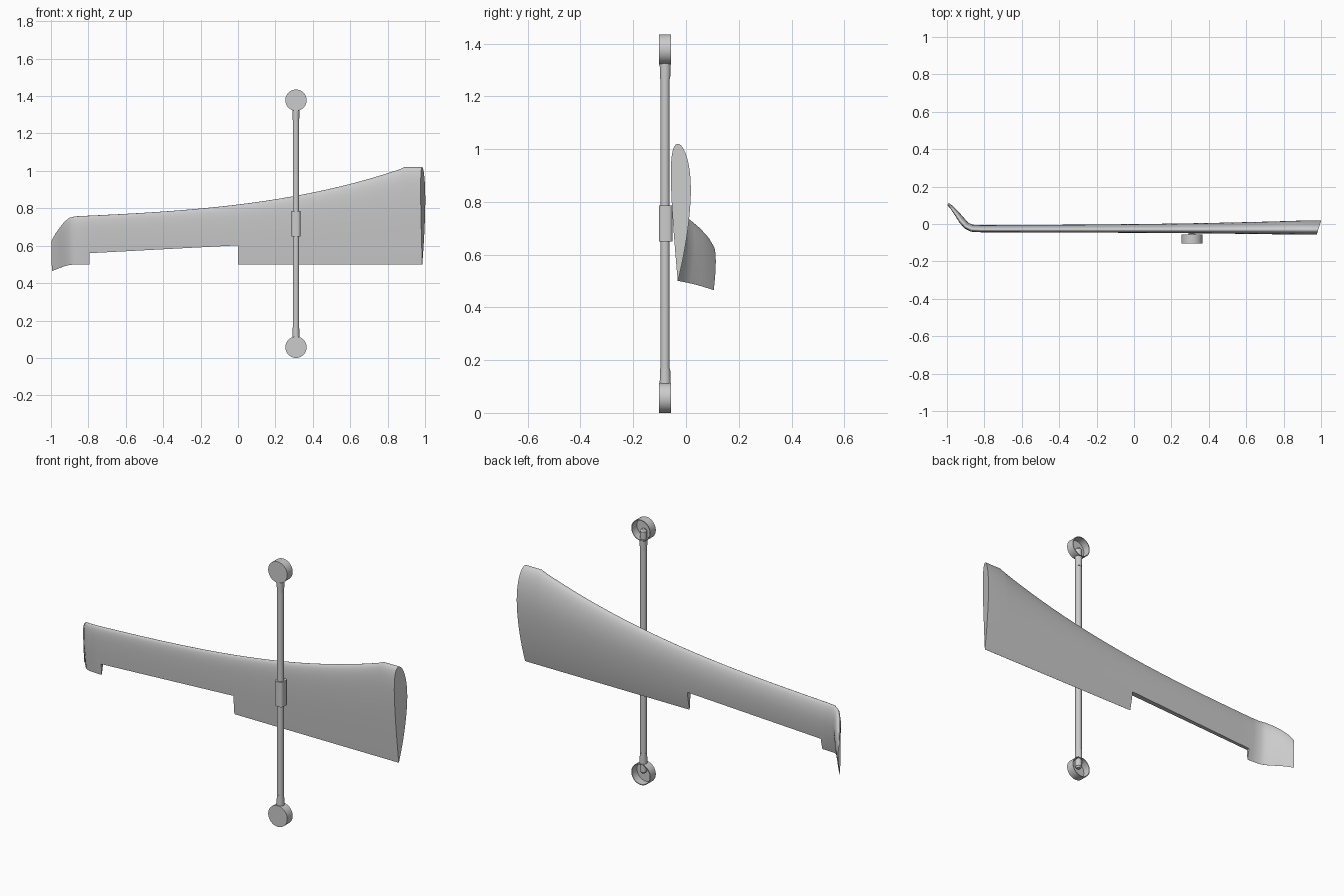
import bpy, bmesh, math
from mathutils import Matrix, Vector

cube = bpy.data.objects.get("Cube")
if cube:
    bpy.data.objects.remove(cube, do_unlink=True)

grey = bpy.data.materials.new("plain grey")
grey.use_nodes = True
COLOUR = (0.6, 0.6, 0.6, 1)
grey.diffuse_color = COLOUR
grey.node_tree.nodes["Principled BSDF"].inputs["Base Color"].default_value = COLOUR

BOOM_X, BOOM_Y, HEIGHT = 0.31, -0.079, 1.435
POD_R = 0.057


def finish(name, bm, smooth=True):
    bmesh.ops.recalc_face_normals(bm, faces=bm.faces)
    mesh = bpy.data.meshes.new(name)
    bm.to_mesh(mesh)
    bm.free()
    mesh.materials.append(grey)
    ob = bpy.data.objects.new(name, mesh)
    bpy.context.collection.objects.link(ob)
    if smooth:
        smooth_by_angle(ob)
    return ob


def smooth_by_angle(ob):
    bpy.ops.object.select_all(action='DESELECT')
    ob.select_set(True)
    bpy.context.view_layer.objects.active = ob
    bpy.ops.object.shade_smooth_by_angle(angle=math.radians(35))


def lathe(name, profile, matrix, steps=40):
    """Spin (radius, height) points around z, then place the result."""
    bm = bmesh.new()
    verts = [bm.verts.new((r, 0, h)) for r, h in profile]
    edges = [bm.edges.new(pair) for pair in zip(verts, verts[1:])]
    bmesh.ops.spin(bm, geom=verts + edges, cent=(0, 0, 0), axis=(0, 0, 1),
                   angle=math.tau, steps=steps)
    bmesh.ops.remove_doubles(bm, verts=bm.verts, dist=1e-5)
    bm.transform(matrix)
    return finish(name, bm)


def airfoil(n=28):
    """Cambered section as (distance from nose, offset), both per unit chord."""
    def point(i, side):
        s = (1 - math.cos(math.pi * i / n)) / 2
        half = 0.72 * (0.2969 * math.sqrt(s) - 0.126 * s - 0.3516 * s**2
                       + 0.2843 * s**3 - 0.1026 * s**4)
        p = 0.4
        camber = 0.024 * (2 * p * s - s * s) / p**2 if s < p else \
            0.024 * (1 - 2 * p + 2 * p * s - s * s) / (1 - p)**2
        return s, camber + side * half
    return [point(i, 1) for i in range(n, -1, -1)] + [point(i, -1) for i in range(1, n + 1)]


def leading_edge(x):
    return 0.82 + 0.122 * x + 0.084 * x**2 + 0.031 * x**3


# Wing stations: x, y, leading z, trailing z, sideways lean, thickness factor
stations = [
    (-0.995, 0.105, 0.63, 0.465, 0.6, 0.5),
    (-0.975, 0.084, 0.665, 0.472, 0.7, 0.6),
    (-0.95, 0.052, 0.70, 0.482, 0.8, 0.7),
    (-0.925, 0.016, 0.73, 0.491, 0.8, 0.8),
    (-0.90, -0.012, 0.75, 0.497, 0.5, 0.9),
    (-0.87, -0.028, 0.757, 0.50, 0.2, 1),
]
stations += [(x / 100, -0.031, leading_edge(x / 100), 0.5, 0, 1) for x in range(-82, 90, 8)]
stations += [(0.89, -0.031, 1.02, 0.5, 0, 1), (0.985, -0.031, 1.02, 0.5, 0.33, 1)]

bm = bmesh.new()
section = airfoil()
rings = []
for x, y, nose, tail, lean, thick in stations:
    chord = nose - tail
    rings.append([bm.verts.new((x + lean * o * chord * thick, y + o * chord * thick,
                                nose - s * chord)) for s, o in section])
for a, b in zip(rings, rings[1:]):
    for i in range(len(section)):
        j = (i + 1) % len(section)
        bm.faces.new((a[i], a[j], b[j], b[i]))
bm.faces.new(rings[0])
bm.faces.new(rings[-1][::-1])
wing = finish("wing", bm, smooth=False)

# Notch for the missing control surface
bm = bmesh.new()
notch = bm.faces.new([bm.verts.new((x, -0.2, z)) for x, z in
                      ((-0.795, 0.4), (0, 0.4), (0, 0.602), (-0.795, 0.56))])
ext = bmesh.ops.extrude_face_region(bm, geom=[notch])["geom"]
bmesh.ops.translate(bm, vec=(0, 0.4, 0),
                    verts=[v for v in ext if isinstance(v, bmesh.types.BMVert)])
cutter = finish("notch_cutter", bm, smooth=False)
cutter.hide_render = True
cut = wing.modifiers.new("notch", 'BOOLEAN')
cut.operation, cut.object, cut.solver = 'DIFFERENCE', cutter, 'EXACT'
bpy.context.view_layer.objects.active = wing
wing.select_set(True)
bpy.ops.object.modifier_apply(modifier="notch")
bpy.data.objects.remove(cutter, do_unlink=True)
smooth_by_angle(wing)

# Vertical boom with rounded ends inside the motor cups
mid = Matrix.Translation((BOOM_X, BOOM_Y, HEIGHT / 2))
end = HEIGHT / 2 - POD_R - 0.01
half = [(0, end + 0.012), (0.01, end + 0.009), (0.017, end)]
lathe("boom", half + [(r, -h) for r, h in reversed(half)], mid)

# Clamp joining boom to wing
bm = bmesh.new()
bmesh.ops.create_cube(bm, size=1)
bm.transform(Matrix.Translation((BOOM_X, -0.077, 0.718)) @ Matrix.Diagonal((0.047, 0.052, 0.135, 1)))
upright = [e for e in bm.edges if abs(e.verts[0].co.z - e.verts[1].co.z) > 0.1]
bmesh.ops.bevel(bm, geom=upright, offset=0.015, segments=5, affect='EDGES', profile=0.5)
finish("boom_clamp", bm)

# Motor cups, open at the back, each with an oval collar on the boom
cup = [(0, 0), (POD_R, 0), (POD_R, 0.047), (POD_R - 0.004, 0.047), (POD_R - 0.004, 0.004), (0, 0.004)]
for name, z, way in (("upper", HEIGHT - POD_R, -1), ("lower", POD_R, 1)):
    lathe(name + "_motor_cup", cup, Matrix.Translation((BOOM_X, -0.103, z))
          @ Matrix.Rotation(-math.pi / 2, 4, 'X'), 64)
    collar = [(0.017, 0), (0.021, 0), (0.019, 0.062), (0.017, 0.062)]
    lathe(name + "_collar", collar, Matrix.Translation((BOOM_X, BOOM_Y, z + way * 0.05))
          @ Matrix.Diagonal((0.9, 1, way, 1)))
